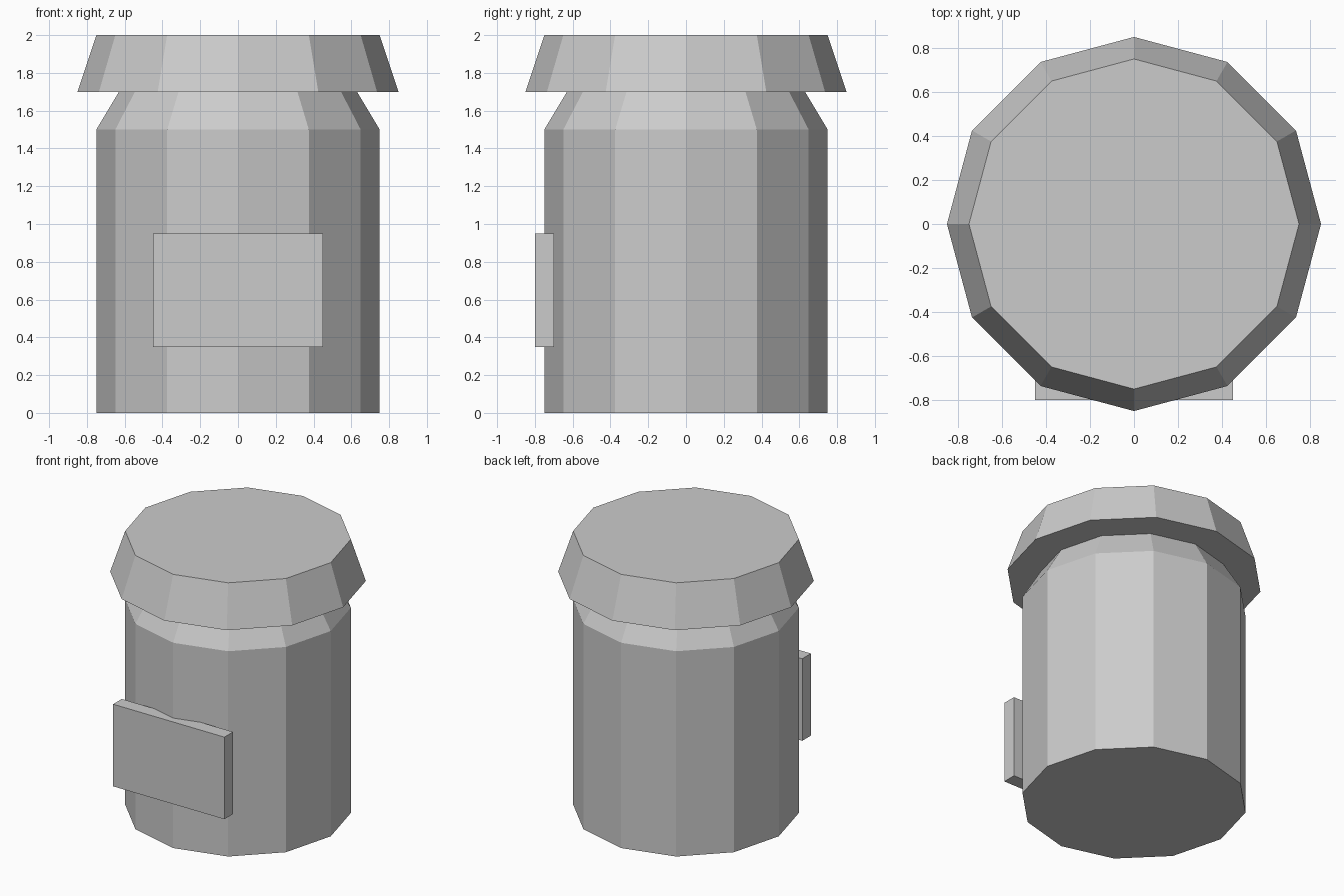
import bpy, bmesh, math

if "Cube" in bpy.data.objects:
    bpy.data.objects.remove(bpy.data.objects["Cube"])

SIDES = 12

grey = bpy.data.materials.new("light grey")
grey.diffuse_color = (0.6, 0.6, 0.6, 1)
grey.use_nodes = True
grey.node_tree.nodes["Principled BSDF"].inputs["Base Color"].default_value = grey.diffuse_color


def finish(name, bm):
    bmesh.ops.recalc_face_normals(bm, faces=bm.faces)
    mesh = bpy.data.meshes.new(name)
    bm.to_mesh(mesh)
    bm.free()
    mesh.materials.append(grey)
    obj = bpy.data.objects.new(name, mesh)
    bpy.context.collection.objects.link(obj)
    return obj


def lathe(name, profile):
    """Closed faceted solid through (radius, z) rings, with a corner on each axis."""
    bm = bmesh.new()
    rings = [[bm.verts.new((r * math.cos(math.tau * i / SIDES),
                            r * math.sin(math.tau * i / SIDES), z))
              for i in range(SIDES)] for r, z in profile]
    for low, high in zip(rings, rings[1:]):
        for i in range(SIDES):
            j = (i + 1) % SIDES
            bm.faces.new((low[i], low[j], high[j], high[i]))
    bm.faces.new(rings[0])
    bm.faces.new(rings[-1])
    return finish(name, bm)


def box(name, low, high):
    bm = bmesh.new()
    bmesh.ops.create_cube(bm, size=1)
    for v in bm.verts:
        v.co = [(a + b) / 2 + c * (b - a) for a, b, c in zip(low, high, v.co)]
    return finish(name, bm)


# Jar body with sloping shoulder
lathe("jar_body", [(0.75, 0), (0.75, 1.5), (0.63, 1.7)])

# Tapered lid overhanging the neck
lathe("lid", [(0.85, 1.7), (0.75, 2.0)])

# Flat label plate on the front
box("label_plate", (-0.45, -0.80, 0.35), (0.45, -0.70, 0.95))
